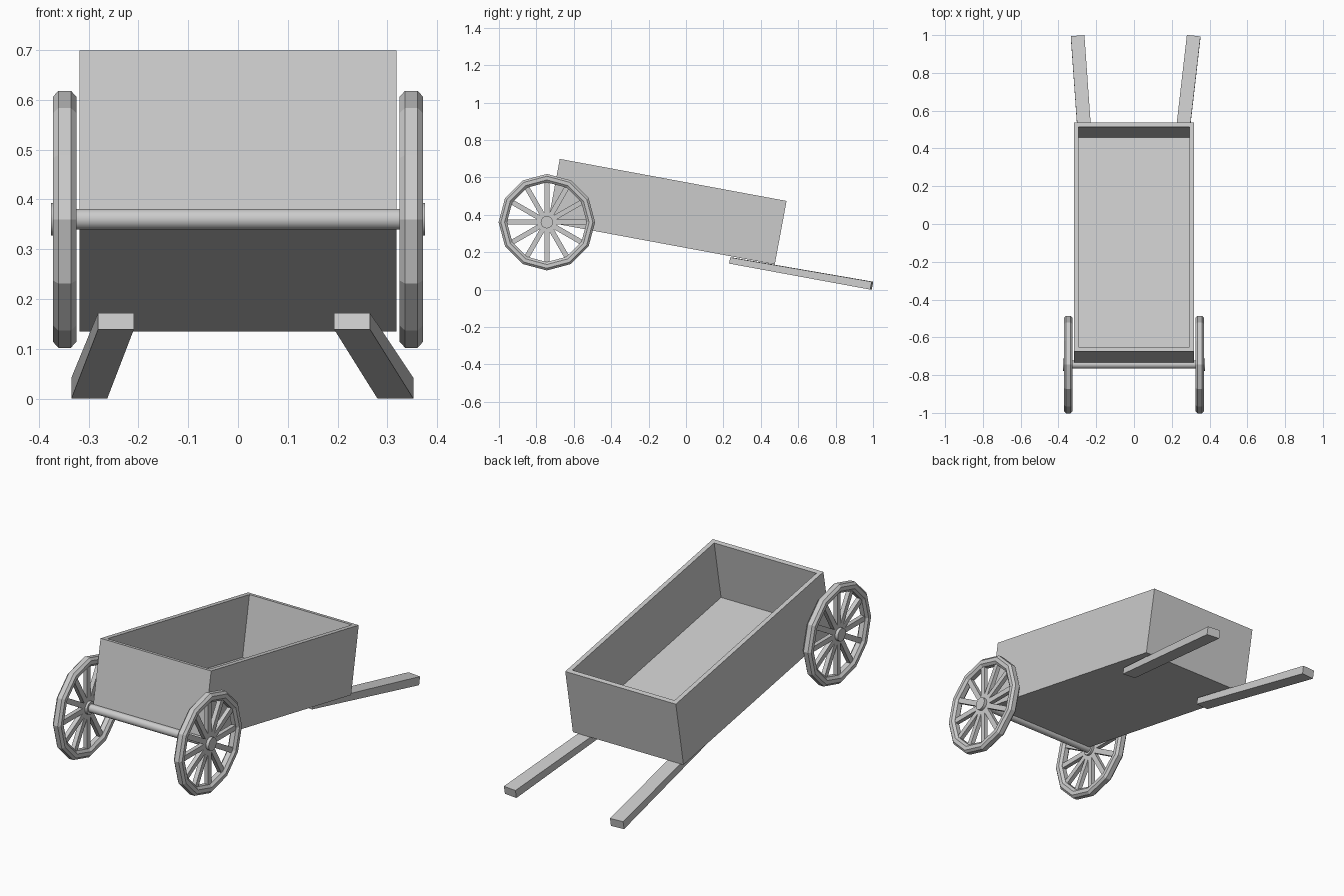
import bpy, bmesh
from math import cos, sin, pi, radians
from mathutils import Matrix, Vector

if "Cube" in bpy.data.objects:
    bpy.data.objects.remove(bpy.data.objects["Cube"])

AXLE = Vector((0, -0.744, 0.36))
WHEEL_X = 0.348


def finish(name, bm, smooth=False):
    bmesh.ops.recalc_face_normals(bm, faces=bm.faces)
    me = bpy.data.meshes.new(name)
    bm.to_mesh(me)
    bm.free()
    ob = bpy.data.objects.new(name, me)
    bpy.context.collection.objects.link(ob)
    if smooth:
        bpy.ops.object.select_all(action='DESELECT')
        ob.select_set(True)
        bpy.context.view_layer.objects.active = ob
        bpy.ops.object.shade_smooth_by_angle(angle=radians(40))
    return ob


def cylinder(name, centre, radius, length, sides):
    # Cylinder lying along x
    bm = bmesh.new()
    m = Matrix.Translation(centre) @ Matrix.Rotation(pi / 2, 4, 'Y')
    bmesh.ops.create_cone(bm, cap_ends=True, segments=sides, radius1=radius,
                          radius2=radius, depth=length, matrix=m)
    return finish(name, bm, True)


# Open tilted box: inset the top face and push it down to the floor
bm = bmesh.new()
bmesh.ops.create_cube(bm, size=1, matrix=Matrix.Diagonal((0.636, 1.233, 0.345, 1)))
top = max(bm.faces, key=lambda f: f.calc_center_median().z)
bmesh.ops.inset_individual(bm, faces=[top], thickness=0.034)
walls = bmesh.ops.extrude_discrete_faces(bm, faces=[top])['faces']
bmesh.ops.translate(bm, verts=walls[0].verts, vec=(0, 0, -0.31))
bmesh.ops.transform(bm, verts=bm.verts, matrix=Matrix.Translation((0, -0.10, 0.4165))
                    @ Matrix.Rotation(radians(-10.5), 4, 'X'))
finish("cart_box", bm)

# Axle
cylinder("axle", AXLE, 0.021, 0.70, 16)

# Rim cross-section: (x offset, radius)
RIM = [(-0.0125, 0.258), (0.0125, 0.258), (0.0235, 0.246), (0.0235, 0.226),
       (0.0125, 0.213), (-0.0125, 0.213), (-0.0235, 0.226), (-0.0235, 0.246)]

for side, s in (("left", -1), ("right", 1)):
    centre = AXLE + Vector((s * WHEEL_X, 0, 0))

    # Twelve-sided rim
    bm = bmesh.new()
    rings = []
    for i in range(12):
        a = i * pi / 6
        rings.append([bm.verts.new(centre + Vector((x, r * cos(a), r * sin(a)))) for x, r in RIM])
    n = len(RIM)
    for i in range(12):
        p, q = rings[i], rings[(i + 1) % 12]
        for j in range(n):
            bm.faces.new((p[j], p[(j + 1) % n], q[(j + 1) % n], q[j]))
    finish(side + "_wheel_rim", bm)

    # Twelve spokes
    bm = bmesh.new()
    for i in range(12):
        m = (Matrix.Translation(centre) @ Matrix.Rotation(i * pi / 6, 4, 'X')
             @ Matrix.Translation((0, 0, 0.118)) @ Matrix.Diagonal((0.022, 0.027, 0.204, 1)))
        bmesh.ops.create_cube(bm, size=1, matrix=m)
    finish(side + "_wheel_spokes", bm)

    # Hub
    cylinder(side + "_wheel_hub", centre + Vector((s * 0.002, 0, 0)), 0.033, 0.05, 16)

# Splayed handles, resting on the ground at the far end
for side, x_near, x_far in (("left", -0.245, -0.2985), ("right", 0.229, 0.316)):
    bm = bmesh.new()
    skew = (x_far - x_near) / 0.76 * 0.036
    ends = []
    for x, y0, z0, y1, z1 in ((x_near, 0.234, 0.139, 0.241, 0.172),
                              (x_far, 0.989, 0.0, 0.997, 0.042)):
        ends.append([bm.verts.new((x + dx, y - skew * dx / 0.036, z))
                     for dx, y, z in ((-0.036, y0, z0), (0.036, y0, z0),
                                      (0.036, y1, z1), (-0.036, y1, z1))])
    a, b = ends
    bm.faces.new(a)
    bm.faces.new(b)
    for j in range(4):
        k = (j + 1) % 4
        bm.faces.new((a[j], a[k], b[k], b[j]))
    finish(side + "_handle", bm)
